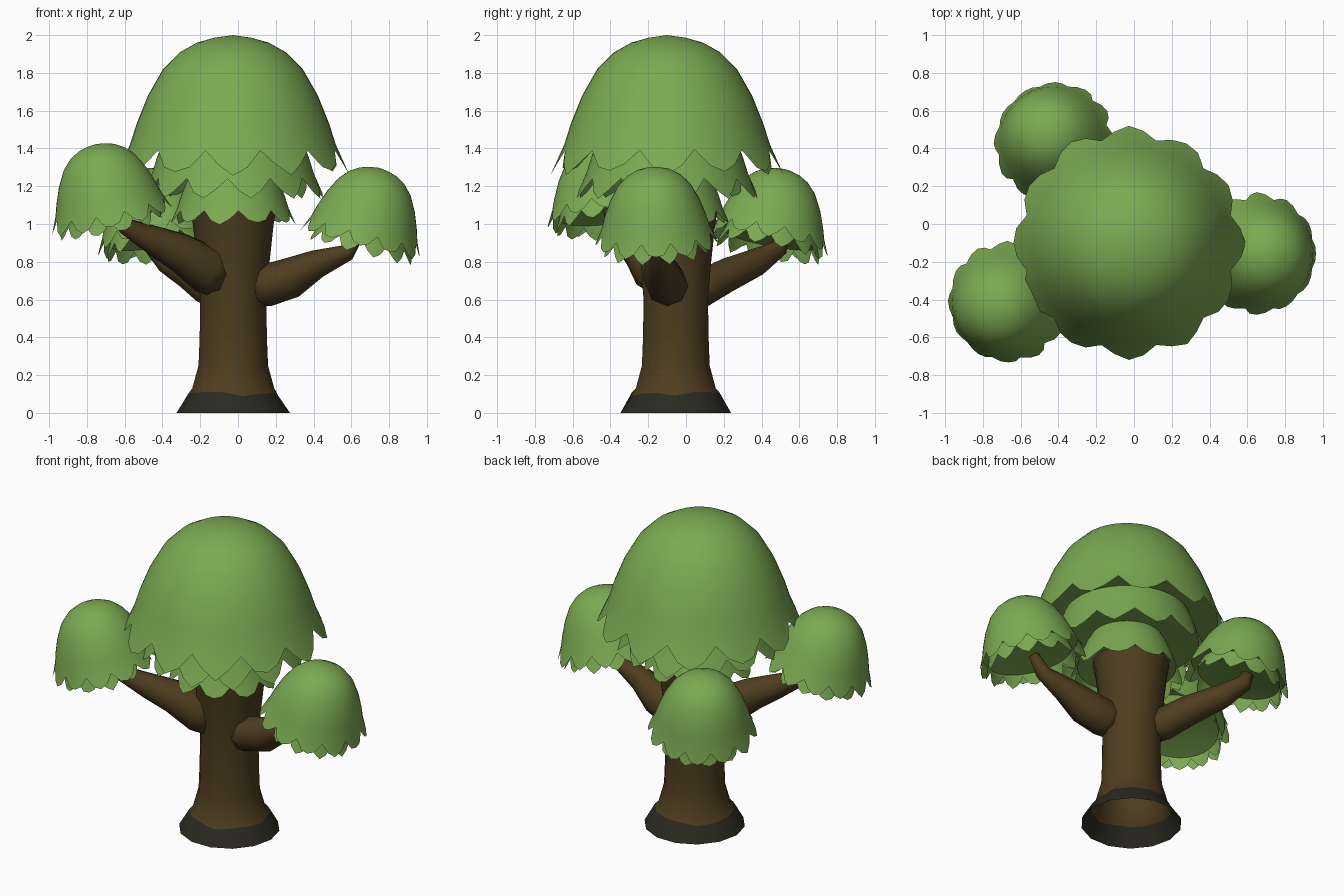
import bpy, math, random
from mathutils import Vector, Matrix

random.seed(4)
cube = bpy.data.objects.get("Cube")
if cube:
    bpy.data.objects.remove(cube, do_unlink=True)


def material(name, rgb):
    mat = bpy.data.materials.new(name)
    mat.use_nodes = True
    mat.diffuse_color = (*rgb, 1)
    mat.node_tree.nodes["Principled BSDF"].inputs["Base Color"].default_value = (*rgb, 1)
    return mat


LEAF = material("leaf green", (0.20, 0.40, 0.085))
BARK = material("bark brown", (0.076, 0.046, 0.014))
ROOT = material("dark root", (0.023, 0.023, 0.015))


def loft(name, rings, mats, start=None, end=None):
    """Skin equal rings of points; start and end are optional closing points."""
    n = len(rings[0])
    verts = [p for ring in rings for p in ring]
    faces = []
    for k in range(len(rings) - 1):
        for i in range(n):
            j = (i + 1) % n
            faces.append((k * n + i, k * n + j, (k + 1) * n + j, (k + 1) * n + i))
    for point, first, flip in ((start, 0, True), (end, (len(rings) - 1) * n, False)):
        if point is not None:
            verts.append(point)
            for i in range(n):
                a, b = first + i, first + (i + 1) % n
                faces.append((b, a, len(verts) - 1) if flip else (a, b, len(verts) - 1))
    mesh = bpy.data.meshes.new(name)
    mesh.from_pydata([tuple(v) for v in verts], [], faces)
    for m in mats:
        mesh.materials.append(m)
    for p in mesh.polygons:
        p.use_smooth = True
    obj = bpy.data.objects.new(name, mesh)
    bpy.context.collection.objects.link(obj)
    return obj


def polar(r, angle, z):
    return Vector((r * math.cos(angle), r * math.sin(angle), z))


# Trunk: flared open tube, with an uneven dark band at its foot
SIDES = 14
TRUNK = Vector((-0.025, -0.054, 0))
profile = [(0.3, 0), (0.237, 0.1), (0.217, 0.13), (0.184, 0.25), (0.178, 0.4),
           (0.175, 0.6), (0.192, 0.8), (0.214, 1.0), (0.235, 1.12)]
rings = []
for r, z in profile:
    wobble = 0.014 if z == 0.1 else 0
    rings.append([TRUNK + polar(r, math.tau * i / SIDES, z + random.uniform(-wobble, wobble))
                  for i in range(SIDES)])
trunk = loft("trunk", rings, [BARK, ROOT])
for p in trunk.data.polygons:
    p.material_index = 1 if p.center.z < 0.08 else 0


# Branches: tapering bent limbs
def branch(name, path, radii):
    pts = [Vector(p) for p in path]
    rings = []
    for k, p in enumerate(pts):
        way = pts[min(k + 1, len(pts) - 1)] - pts[max(k - 1, 0)]
        turn = way.to_track_quat("Z", "Y")
        rings.append([p + turn @ polar(radii[k], math.tau * i / 8, 0) for i in range(8)])
    loft(name, rings, [BARK], pts[0], pts[-1])


branch("front_right_branch",
       [(-0.10, -0.12, 0.72), (-0.17, -0.16, 0.76), (-0.31, -0.23, 0.85),
        (-0.44, -0.30, 0.91), (-0.60, -0.38, 0.99), (-0.66, -0.41, 1.07)],
       [0.115, 0.13, 0.105, 0.08, 0.045, 0.03])
branch("left_branch",
       [(0.08, -0.09, 0.66), (0.15, -0.10, 0.675), (0.28, -0.12, 0.715),
        (0.42, -0.14, 0.79), (0.58, -0.15, 0.85), (0.64, -0.16, 0.95)],
       [0.10, 0.112, 0.108, 0.075, 0.045, 0.03])
branch("back_branch",
       [(-0.10, 0.03, 0.64), (-0.15, 0.09, 0.66), (-0.24, 0.22, 0.73),
        (-0.36, 0.38, 0.80), (-0.44, 0.49, 0.87), (-0.46, 0.52, 0.97)],
       [0.09, 0.10, 0.092, 0.075, 0.05, 0.03])


# Foliage: dome with a shaded underside, whose rim hangs in pointed leaf lobes
DOME = [(0.10, 0.596), (0.19, 0.57), (0.28, 0.52), (0.37, 0.43),
        (0.45, 0.29), (0.51, 0.14), (0.545, 0.03)]
HANG = (0.03, 0.115, 0.15, 0.11)


def dome(name, place, wide, tall, spin=0.0, lobes=12, lean=None):
    n = lobes * len(HANG)
    step = math.tau / n
    rings = [[polar(r, i * step + spin, h) for i in range(n)] for r, h in DOME]
    rim = []
    for i in range(n):
        drop = HANG[(i + 2) % len(HANG)] * random.uniform(0.9, 1.1)
        rim.append(polar(0.545 + 0.45 * drop, i * step + spin, 0.03 - drop))
    rings.append(rim)
    # Lean the crown outwards around its rim centre
    tilt = Matrix.Identity(4)
    if lean:
        axis = Vector((0, 0, 1)).cross(Vector((*lean, 0)))
        tilt = Matrix.Rotation(math.radians(14), 4, axis)
    move = Matrix.Translation(place) @ tilt @ Matrix.Diagonal((wide, wide, tall, 1))
    rings = [[move @ p for p in reversed(ring)] for ring in rings]
    loft(name, rings, [LEAF], start=move @ Vector((0, 0, 0.61)))
    # Underside closing the dome just above its hanging leaves
    under = [[move @ polar(r, -i * step + spin, h) for i in range(n)]
             for r, h in ((0.54, 0.02), (0.3, 0.05))]
    loft(name + "_underside", under, [LEAF], end=move @ Vector((0, 0, 0.06)))


# Main crown: three nested tiers
for name, wide, tall, z, spin, lobes in (("upper", 1.0, 1.0, 1.39, 0, 12),
                                         ("middle", 0.79, 0.8, 1.24, 0.2, 12),
                                         ("lower", 0.54, 0.55, 1.07, 0.1, 10)):
    dome("crown_" + name + "_tier", (-0.027, -0.1, z), wide, tall, spin, lobes)

# Side crowns: two tiers each, leaning away from the trunk
for name, x, y, z in (("front_right", -0.68, -0.42, 1.085),
                      ("left", 0.665, -0.16, 0.96),
                      ("back", -0.43, 0.445, 0.955)):
    out = (x - TRUNK.x, y - TRUNK.y)
    dome(name + "_crown_outer", (x, y, z), 0.53, 0.57, lean=out)
    dome(name + "_crown_inner", (x, y, z - 0.045), 0.46, 0.52, 0.25, lean=out)
